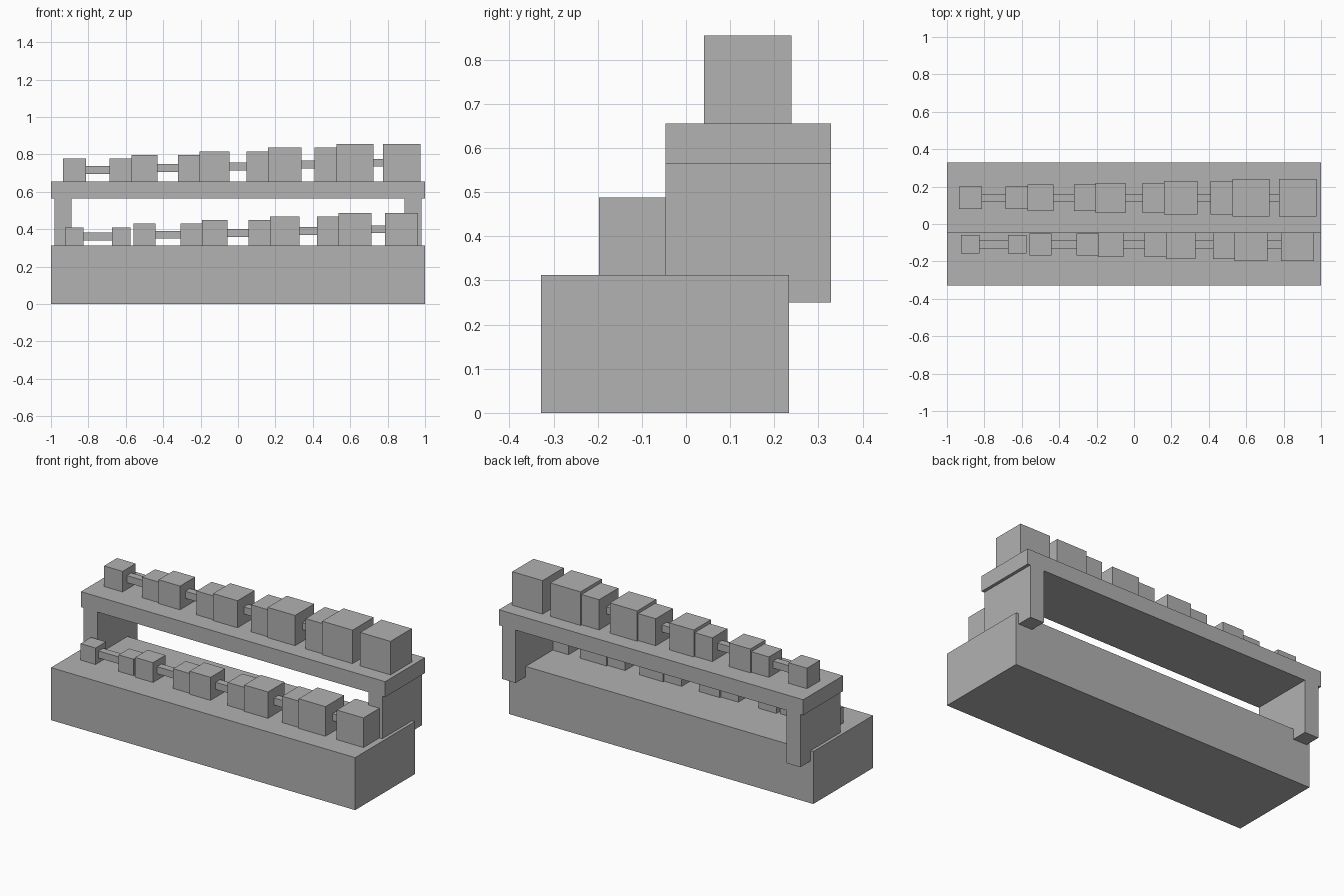
import bpy

if "Cube" in bpy.data.objects:
    bpy.data.objects.remove(bpy.data.objects["Cube"])

grey = bpy.data.materials.new("plain grey")
grey.diffuse_color = (0.445, 0.445, 0.445, 1)
grey.use_nodes = True
grey.node_tree.nodes["Principled BSDF"].inputs["Base Color"].default_value = grey.diffuse_color


def box(name, x, y, z):
    """Box from (min, max) ranges along each axis."""
    bpy.ops.mesh.primitive_cube_add(size=1)
    ob = bpy.context.object
    ob.name = name
    for v in ob.data.vertices:
        v.co = [r[0] if c < 0 else r[1] for c, r in zip(v.co, (x, y, z))]
    ob.data.materials.append(grey)
    return ob


def span(centre, size):
    return (centre - size / 2, centre + size / 2)


BASE_TOP, SHELF_BOTTOM, SHELF_TOP = 0.312, 0.564, 0.656
SHELF_Y = (-0.047, 0.328)

# Solid base and raised shelf
box("base", (-1, 1), (-0.328, 0.233), (0, BASE_TOP))
box("shelf", (-1, 1), SHELF_Y, (SHELF_BOTTOM, SHELF_TOP))

# Shelf legs, reaching down behind the base
for side, s in (("left", -1), ("right", 1)):
    box("leg_" + side, span(s * 0.936, 0.091), SHELF_Y, (0.25, SHELF_BOTTOM))


# Row of dumbbells growing in size from left to right
def dumbbell_row(row, y, floor, first_size, step):
    for i in range(5):
        x = -0.75 + i * 0.375
        size = first_size + i * step
        z = floor + size / 2
        name = f"{row}_dumbbell_{i + 1}"
        box(name + "_handle", span(x, 0.25), span(y, 0.042), span(z, 0.042))
        for side, s in (("left", -1), ("right", 1)):
            box(f"{name}_{side}_head", span(x + s * 0.125, size),
                span(y, size), (floor, floor + size))


dumbbell_row("lower", -0.109, BASE_TOP, 0.098, 0.0195)
dumbbell_row("upper", 0.14, SHELF_TOP, 0.122, 0.0193)
